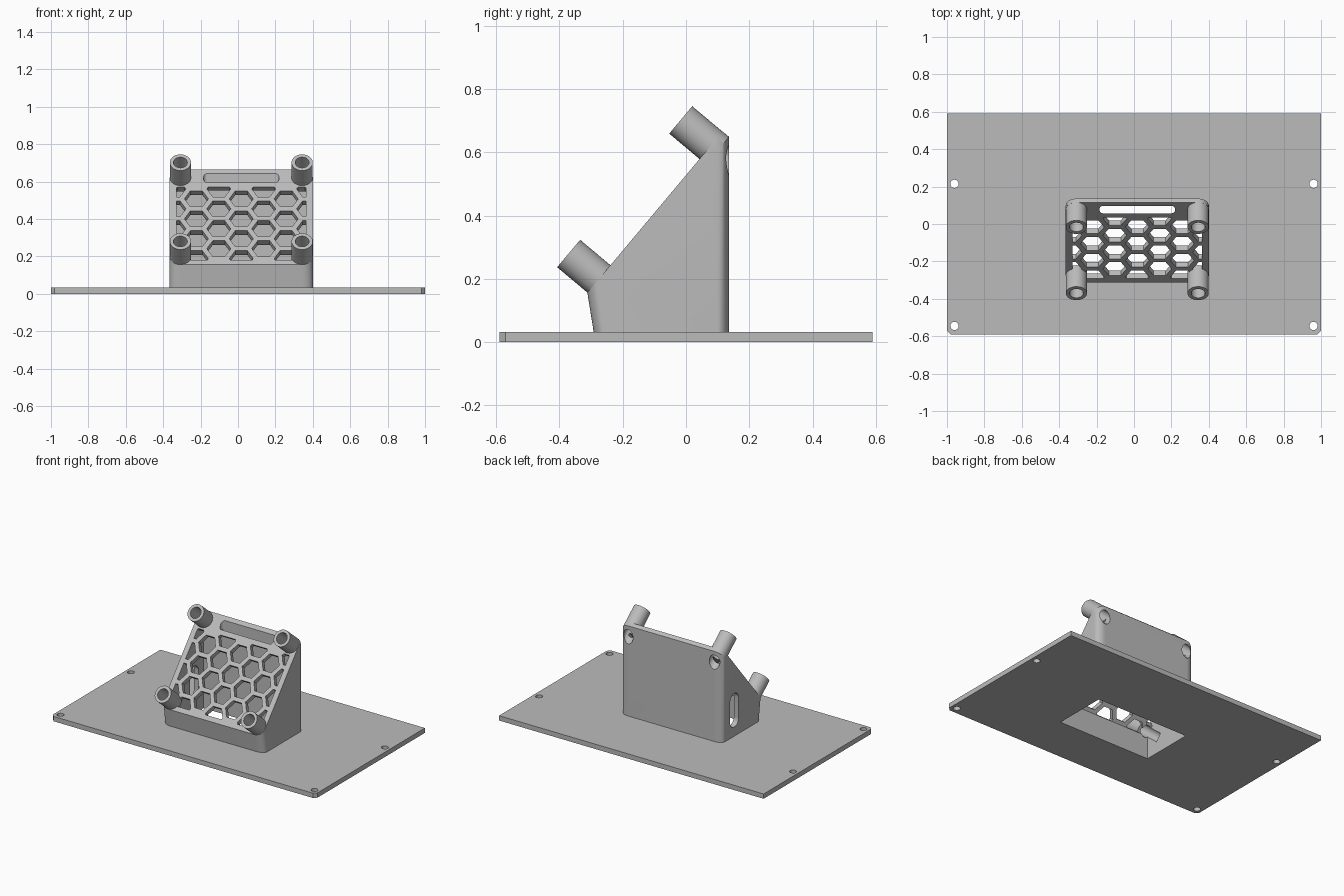
import bpy, bmesh, math
from mathutils import Matrix, Vector

if "Cube" in bpy.data.objects:
    bpy.data.objects.remove(bpy.data.objects["Cube"])

grey = bpy.data.materials.new("plain grey")
grey.use_nodes = True
grey.diffuse_color = (0.5, 0.5, 0.5, 1)
grey.node_tree.nodes["Principled BSDF"].inputs["Base Color"].default_value = (0.5, 0.5, 0.5, 1)

PLATE_TOP = 0.033
MID_X = 0.0175           # housing is slightly off centre
HALF_U, HALF_V = 0.3825, 0.3325
TUBE_R = 0.057
SKIN = 0.035
# Local frame of the sloped face: x across, y up the slope, z outward
FACE = Matrix.Translation((MID_X, -0.098, 0.411)) @ Matrix.Rotation(math.radians(50), 4, 'X')


def make_object(name, bm):
    bmesh.ops.recalc_face_normals(bm, faces=bm.faces)
    mesh = bpy.data.meshes.new(name)
    bm.to_mesh(mesh)
    bm.free()
    mesh.materials.append(grey)
    obj = bpy.data.objects.new(name, mesh)
    bpy.context.collection.objects.link(obj)
    return obj


def rounded(half_w, half_h, r, steps=10):
    """Outline of a rounded rectangle; a circle or slot when r fills it."""
    pts = []
    for quarter, (sx, sy) in enumerate([(1, 1), (-1, 1), (-1, -1), (1, -1)]):
        for i in range(steps + 1):
            a = (quarter + i / steps) * math.pi / 2
            p = (sx * (half_w - r) + r * math.cos(a), sy * (half_h - r) + r * math.sin(a))
            if not pts or math.dist(p, pts[-1]) > 1e-5:
                pts.append(p)
    if math.dist(pts[0], pts[-1]) < 1e-5:
        pts.pop()
    return pts


def circle(r):
    return rounded(r, r, r)


def add_prism(bm, outline, low, high, frame=Matrix()):
    rings = [[bm.verts.new(frame @ Vector((x, y, h))) for x, y in outline] for h in (low, high)]
    bm.faces.new(rings[0][::-1])
    bm.faces.new(rings[1])
    n = len(outline)
    for i in range(n):
        j = (i + 1) % n
        bm.faces.new((rings[0][i], rings[0][j], rings[1][j], rings[1][i]))


def prisms(name, items):
    bm = bmesh.new()
    for item in items:
        add_prism(bm, *item)
    return make_object(name, bm)


def combine(target, tool, operation):
    mod = target.modifiers.new(operation.lower(), 'BOOLEAN')
    mod.operation, mod.object, mod.solver = operation, tool, 'EXACT'
    bpy.context.view_layer.update()
    result = bpy.data.meshes.new_from_object(
        target.evaluated_get(bpy.context.evaluated_depsgraph_get()))
    target.modifiers.clear()
    target.data = result
    bpy.data.objects.remove(tool)


# Base plate with clipped front corners
C = 0.02
plate = prisms("base_plate", [([(1, 0.59), (-1, 0.59), (-1, C - 0.59), (C - 1, -0.59),
                                (1 - C, -0.59), (1, C - 0.59)], 0, PLATE_TOP)])
combine(plate, prisms("screw_hole_cutter", [
    (circle(0.022), -0.1, 0.1, Matrix.Translation((x, y, 0)))
    for x in (-0.96, 0.96) for y in (-0.545, 0.215)]), 'DIFFERENCE')

# Housing: the rounded sloped face and its shadow on the plate, wrapped together
bm = bmesh.new()
for u, v in rounded(HALF_U, HALF_V, TUBE_R):
    bm.verts.new(FACE @ Vector((u, v, 0)))
    under = FACE @ Vector((u, v, -0.026))
    bm.verts.new(under)
    bm.verts.new((under.x, under.y, PLATE_TOP))
bmesh.ops.convex_hull(bm, input=bm.verts)
bmesh.ops.dissolve_limit(bm, angle_limit=0.005, verts=bm.verts, edges=bm.edges)
housing = make_object("sloped_housing", bm)

# Hollow inside, open through the plate
SIDEWAYS = Matrix(((0, 0, 1, MID_X), (1, 0, 0, 0), (0, 1, 0, 0), (0, 0, 0, 1)))
cavity = [(-0.265, -0.02), (0.1, -0.02), (0.1, 0.592), (-0.265, 0.158)]
for part in (plate, housing):
    combine(part, prisms("cavity_cutter", [(cavity, SKIN - HALF_U, HALF_U - SKIN, SIDEWAYS)]),
            'DIFFERENCE')

# Honeycomb grille, trimmed to a rectangle
PITCH, HEX_R = 0.139, 0.064
hexagon = [(HEX_R * math.cos(i * math.pi / 3), HEX_R * math.sin(i * math.pi / 3)) for i in range(6)]
cells = []
for col in range(-3, 4):
    for row in range(-3, 4):
        v = (row + (col % 2) / 2) * PITCH - 0.012
        cells.append((hexagon, -0.06, 0.03, FACE @ Matrix.Translation((col * 0.12, v, 0))))
honeycomb = prisms("honeycomb_cutter", cells)
window = FACE @ Matrix.Translation((0, -0.046, 0))
combine(honeycomb, prisms("grille_window", [
    (rounded(HALF_U - SKIN - 0.001, 0.254, 0.005, 1), -0.045, 0.02, window)]), 'INTERSECT')
combine(housing, honeycomb, 'DIFFERENCE')

# Cable slots: one near the top of the slope, one in the side wall
combine(housing, prisms("top_slot_cutter", [
    (rounded(0.2025, 0.02, 0.0199), 0.45, 0.8, Matrix.Translation((MID_X, 0.077, 0)))]), 'DIFFERENCE')
side = Matrix.Translation((0, 0.0, 0.21)) @ SIDEWAYS
combine(housing, prisms("side_slot_cutter", [
    (rounded(0.045, 0.115, 0.0449), -0.5, -0.3, side)]), 'DIFFERENCE')

# Four standoff tubes, bored right through
corners = [FACE @ Matrix.Translation((su * (HALF_U - TUBE_R), sv * (HALF_V - TUBE_R), 0))
           for su in (-1, 1) for sv in (-1, 1)]
for frame in corners:
    combine(housing, prisms("standoff_tube", [(circle(TUBE_R - 0.0005), -0.024, 0.125, frame)]), 'UNION')
for frame in corners:
    combine(housing, prisms("bore_cutter", [(circle(0.037), -0.15, 0.2, frame)]), 'DIFFERENCE')

# Smooth the round walls, keep edges crisp
for obj in (plate, housing):
    bpy.ops.object.select_all(action='DESELECT')
    obj.select_set(True)
    bpy.context.view_layer.objects.active = obj
    bpy.ops.object.shade_smooth_by_angle(angle=math.radians(30))
